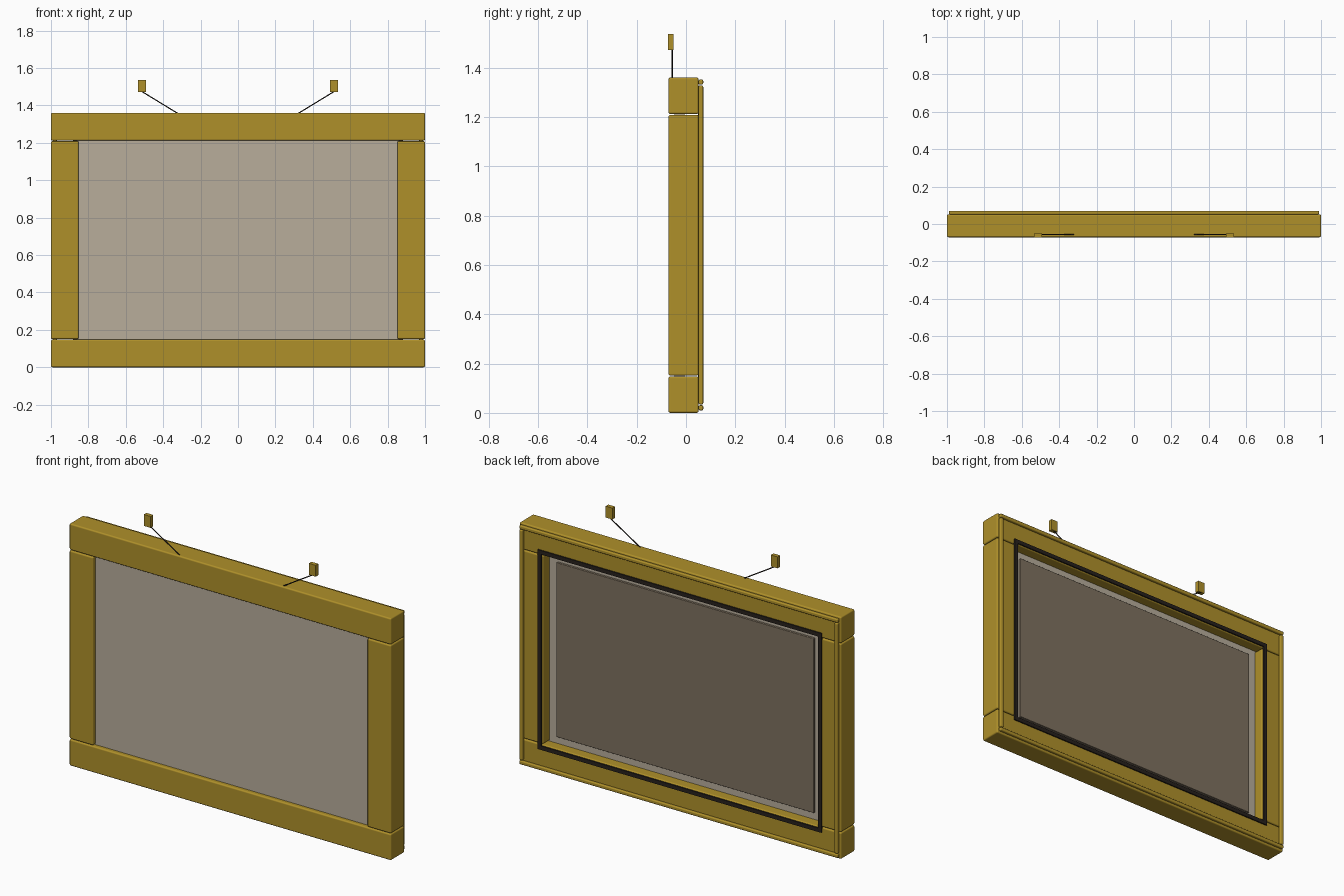
import bpy
from mathutils import Vector

if "Cube" in bpy.data.objects:
    bpy.data.objects.remove(bpy.data.objects["Cube"])


def material(name, r, g, b):
    m = bpy.data.materials.new(name)
    m.diffuse_color = (r, g, b, 1)
    m.use_nodes = True
    m.node_tree.nodes["Principled BSDF"].inputs["Base Color"].default_value = m.diffuse_color
    return m


wood = material("golden_wood", 0.43, 0.28, 0.023)
canvas = material("canvas", 0.48, 0.42, 0.33)
board = material("backing_brown", 0.21, 0.165, 0.115)
dark = material("dark_trim", 0.02, 0.015, 0.012)


def box(name, x, y, z, mat, bevel=0.0, segments=3):
    """Box from (min, max) ranges, with optional rounded edges."""
    lo, hi = Vector((x[0], y[0], z[0])), Vector((x[1], y[1], z[1]))
    bpy.ops.mesh.primitive_cube_add(size=1, location=(lo + hi) / 2)
    ob = bpy.context.object
    ob.name = name
    ob.scale = hi - lo
    bpy.ops.object.transform_apply(location=False, rotation=False, scale=True)
    ob.data.materials.append(mat)
    if bevel:
        bpy.ops.object.shade_smooth_by_angle()
        mod = ob.modifiers.new("rounded_edges", 'BEVEL')
        mod.width, mod.segments = bevel, segments
        mod.harden_normals = True
    return ob


def border(name, half_x, z, width, y, mat, gap=0.0, bevel=0.0):
    """Two full-length rails with two stiles fitted between them."""
    z0, z1 = z
    box(name + "_bottom", (-half_x, half_x), y, (z0, z0 + width), mat, bevel)
    box(name + "_top", (-half_x, half_x), y, (z1 - width, z1), mat, bevel)
    for side, s in (("left", -1), ("right", 1)):
        xs = sorted((s * half_x, s * (half_x - width)))
        box(f"{name}_{side}", xs, y,
            (z0 + width + gap, z1 - width - gap), mat, bevel)


# Main frame, raised outer bead and dark inner bead on the back
border("frame", 1.0, (0.0, 1.36), 0.148, (-0.071, 0.051), wood, 0.003, 0.008)
border("back_bead", 0.99, (0.01, 1.352), 0.021, (0.051, 0.070), wood, 0.003, 0.006)
border("inner_trim", 0.882, (0.12, 1.24), 0.022, (0.048, 0.058), dark)

# Picture panel and the backing board behind it
box("picture_panel", (-0.86, 0.86), (-0.047, -0.006), (0.14, 1.22), canvas)
box("backing_board", (-0.80, 0.80), (-0.006, 0.008), (0.19, 1.17), board, 0.002, 1)

# Hanging wires with wall blocks
for side, s in (("left", -1), ("right", 1)):
    a, b = Vector((s * 0.31, -0.056, 1.35)), Vector((s * 0.515, -0.056, 1.475))
    bpy.ops.mesh.primitive_cylinder_add(vertices=10, radius=0.003,
                                        depth=(b - a).length, location=(a + b) / 2)
    wire = bpy.context.object
    wire.name = f"hanging_wire_{side}"
    wire.rotation_euler = (b - a).to_track_quat('Z', 'Y').to_euler()
    wire.data.materials.append(dark)
    bpy.ops.object.shade_smooth_by_angle()
    box(f"wall_block_{side}", (s * 0.513 - 0.021, s * 0.513 + 0.021),
        (-0.073, -0.050), (1.472, 1.536), wood)
